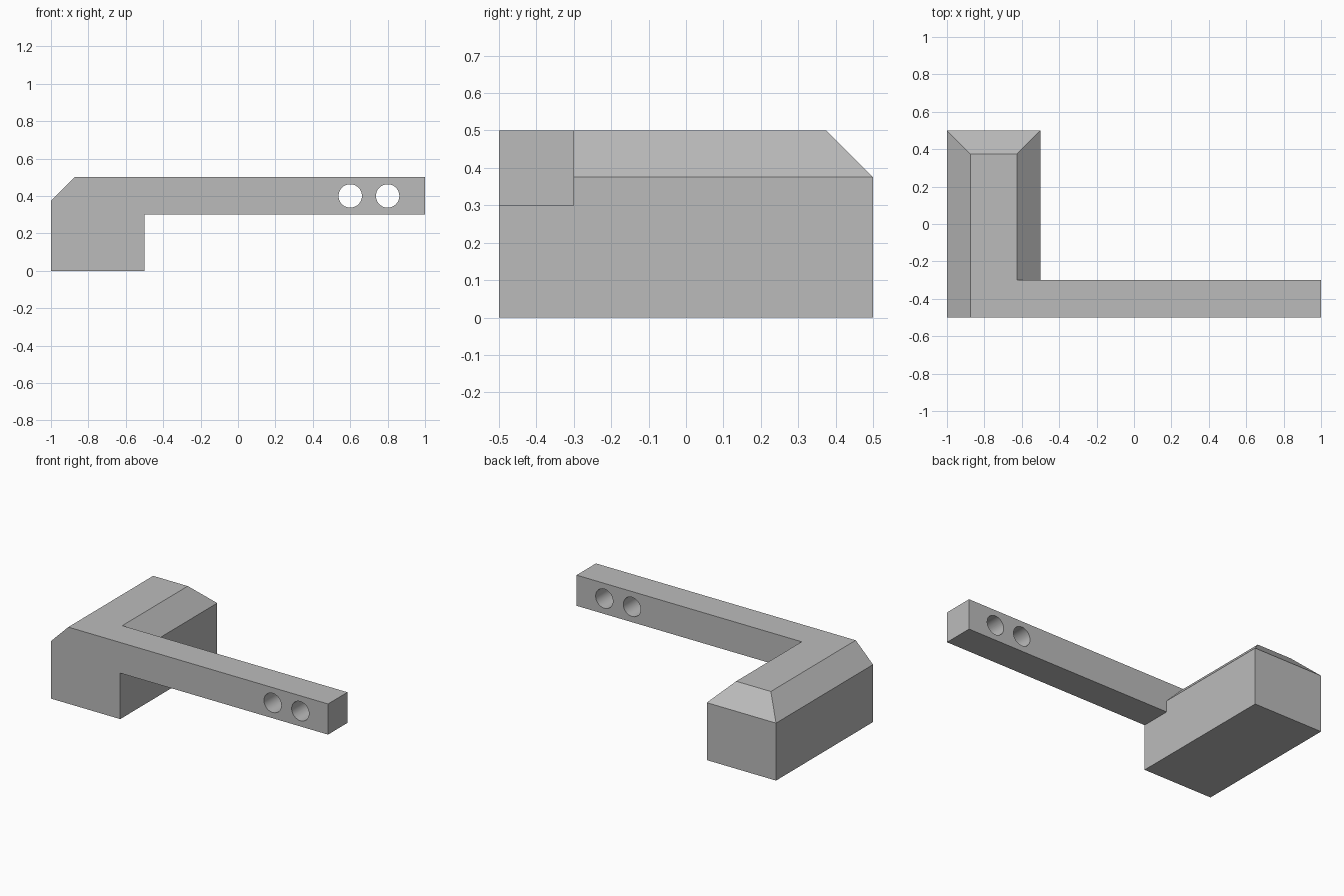
import bpy
import bmesh
import math
from mathutils import Matrix, Vector

cube = bpy.data.objects.get("Cube")
if cube:
    bpy.data.objects.remove(cube, do_unlink=True)

grey = bpy.data.materials.new("plain grey")
grey.use_nodes = True
colour = (0.5, 0.5, 0.5, 1)
grey.diffuse_color = colour
grey.node_tree.nodes["Principled BSDF"].inputs["Base Color"].default_value = colour


def add_object(name, bm):
    mesh = bpy.data.meshes.new(name)
    bm.to_mesh(mesh)
    bm.free()
    mesh.materials.append(grey)
    obj = bpy.data.objects.new(name, mesh)
    bpy.context.collection.objects.link(obj)
    return obj


def box(low, high):
    low, high = Vector(low), Vector(high)
    bm = bmesh.new()
    place = Matrix.Translation((low + high) / 2) @ Matrix.Diagonal((*(high - low), 1))
    bmesh.ops.create_cube(bm, size=1, matrix=place)
    return bm


def combine(target, tool, operation):
    mod = target.modifiers.new(operation.lower(), "BOOLEAN")
    mod.operation = operation
    mod.solver = "EXACT"
    mod.object = tool
    bpy.context.view_layer.objects.active = target
    bpy.ops.object.modifier_apply(modifier=mod.name)
    bpy.data.objects.remove(tool, do_unlink=True)


# Block with chamfered top edges on both sides and the back
bm = box((-1, -0.5, 0), (-0.5, 0.5, 0.5))
top_edges = [e for e in bm.edges
             if all(v.co.z > 0.49 for v in e.verts)
             and not all(v.co.y < -0.49 for v in e.verts)]
bmesh.ops.bevel(bm, geom=top_edges, offset=0.125, segments=1,
                affect="EDGES", profile=0.5)
bracket = add_object("bracket", bm)

# Arm along the front, flush with the block's top and front
arm = add_object("arm", box((-0.75, -0.5, 0.3), (1, -0.3, 0.5)))
combine(bracket, arm, "UNION")

# Two round holes through the arm
for x in (0.6, 0.8):
    bm = bmesh.new()
    place = Matrix.Translation((x, -0.4, 0.4)) @ Matrix.Rotation(math.pi / 2, 4, "X")
    bmesh.ops.create_cone(bm, cap_ends=True, segments=48, radius1=0.0625,
                          radius2=0.0625, depth=0.4, matrix=place)
    cutter = add_object("hole_cutter", bm)
    cutter.hide_render = True
    combine(bracket, cutter, "DIFFERENCE")

# Smooth hole walls, sharp edges elsewhere
bpy.ops.object.select_all(action="DESELECT")
bracket.select_set(True)
bpy.context.view_layer.objects.active = bracket
bpy.ops.object.shade_smooth_by_angle(angle=math.radians(30))
